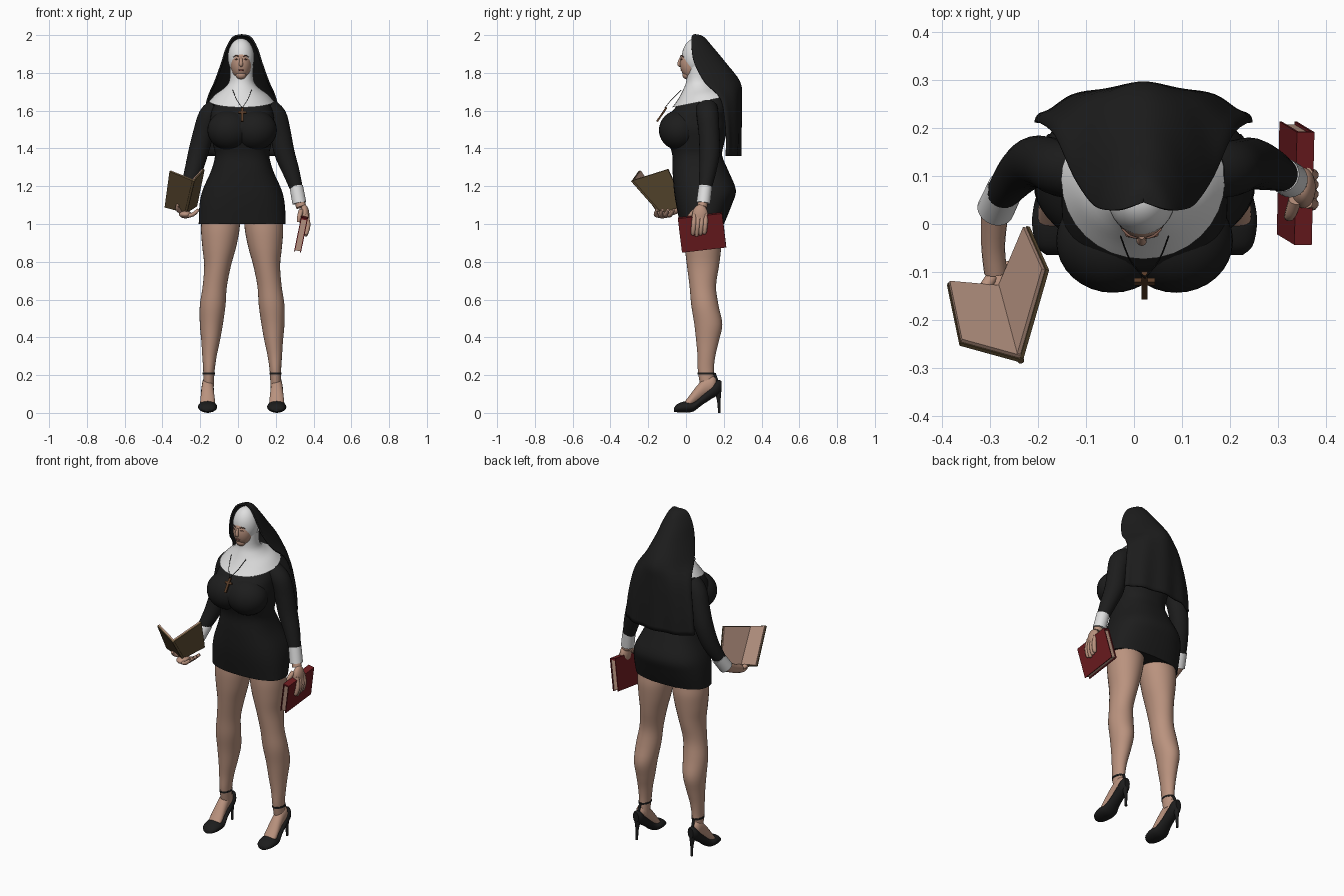
import bpy, bmesh, math
from mathutils import Vector, Matrix

if "Cube" in bpy.data.objects:
    bpy.data.objects.remove(bpy.data.objects["Cube"], do_unlink=True)

CX = 0.022  # body axis


def material(name, *rgb):
    m = bpy.data.materials.new(name)
    m.use_nodes = True
    m.diffuse_color = (*rgb, 1)
    b = m.node_tree.nodes["Principled BSDF"]
    b.inputs["Base Color"].default_value = (*rgb, 1)
    b.inputs["Roughness"].default_value = 0.8
    return m


BLACK = material("black cloth", .012, .012, .012)
WHITE = material("white linen", .74, .74, .74)
SKIN = material("skin", .49, .29, .21)
RED = material("red cover", .15, .011, .014)
BROWN = material("brown cover", .12, .078, .034)
PAGE = material("paper", .5, .31, .235)
BRONZE = material("bronze", .1, .045, .02)
LIPS = material("lips", .3, .1, .08)
SHADE = material("brow brown", .22, .11, .08)


def finish(name, bm, mat, angle=50):
    bmesh.ops.recalc_face_normals(bm, faces=bm.faces)
    me = bpy.data.meshes.new(name)
    bm.to_mesh(me)
    bm.free()
    me.materials.append(mat)
    ob = bpy.data.objects.new(name, me)
    bpy.context.collection.objects.link(ob)
    bpy.ops.object.select_all(action="DESELECT")
    ob.select_set(True)
    bpy.context.view_layer.objects.active = ob
    bpy.ops.object.shade_smooth_by_angle(angle=math.radians(angle))
    return ob


def spline(rows, n=4):
    """Smoothly fill in rows of numbers between the given ones."""
    out = []
    for i in range(len(rows) - 1):
        a, b, c, d = (rows[max(0, min(len(rows) - 1, i + k))] for k in (-1, 0, 1, 2))
        for s in range(n):
            t = s / n
            out.append([q + .5 * t * (r - p + t * (2*p - 5*q + 4*r - w + t * (3*(q - r) + w - p)))
                        for p, q, r, w in zip(a, b, c, d)])
    return out + [list(rows[-1])]


def bridge(name, rings, mat, closed=True):
    bm = bmesh.new()
    vs = [[bm.verts.new(p) for p in r] for r in rings]
    n = len(vs[0])
    for a, b in zip(vs, vs[1:]):
        for i in range(n if closed else n - 1):
            j = (i + 1) % n
            bm.faces.new((a[i], a[j], b[j], b[i]))
    if closed:
        bm.faces.new(vs[0])
        bm.faces.new(vs[-1])
    return finish(name, bm, mat)


def turn(n, power=1):
    """Points round a circle; a power below 1 makes it squarer."""
    for i in range(n):
        c, s = math.cos(2*math.pi*i/n), math.sin(2*math.pi*i/n)
        yield math.copysign(abs(c)**power, c), math.copysign(abs(s)**power, s)


def loft(name, rows, mat, n=32, power=1):
    """Level rings: z, x, y, half width, half depth, tilt."""
    return bridge(name, [[(x + rx*c, y + ry*s, z + ry*s*tilt) for c, s in turn(n, power)]
                         for z, x, y, rx, ry, tilt in spline(rows)], mat)


def tube(name, rows, mat, n=16):
    """Round limb through x, y, z, radius."""
    rows = spline(rows)
    pts = [Vector(r[:3]) for r in rows]
    rings = []
    for i, p in enumerate(pts):
        t = (pts[min(i + 1, len(pts) - 1)] - pts[max(i - 1, 0)]).normalized()
        u = t.cross(Vector((1, 0, 0))).normalized()
        v = t.cross(u)
        rings.append([p + (u*c + v*s) * rows[i][3] for c, s in turn(n)])
    return bridge(name, rings, mat)


def upright(name, x, rows, mat):
    """Upright rings along the foot: y, z, half width, half height."""
    return bridge(name, [[(x + w*c, y, z + h*s) for c, s in turn(20)]
                         for y, z, w, h in spline(rows)], mat)


def ball(name, at, size, mat):
    bm = bmesh.new()
    bmesh.ops.create_uvsphere(bm, u_segments=32, v_segments=20, radius=1,
                              matrix=Matrix.Translation(at) @ Matrix.Diagonal((*size, 1)))
    return finish(name, bm, mat)


def box(name, at, size, mat, rot=Matrix()):
    bm = bmesh.new()
    bmesh.ops.create_cube(bm, size=1, matrix=Matrix.Translation(at) @ rot @ Matrix.Diagonal((*size, 1)))
    return finish(name, bm, mat, 30)


# Dress
loft("dress", [(z, CX, y, rx, ry, 0) for z, y, rx, ry in (
    (1, .085, .23, .116), (1.1, .095, .226, .147), (1.18, .1, .209, .164), (1.28, .077, .165, .148),
    (1.36, .06, .144, .132), (1.42, .055, .154, .145), (1.5, .045, .172, .173), (1.56, .055, .168, .16),
    (1.61, .08, .158, .142), (1.66, .095, .125, .11), (1.7, .095, .08, .07), (1.74, .08, .05, .05))],
    BLACK, 48, .82)
for s, side in ((-1, "right"), (1, "left")):
    ball(side + "_bust", (CX + s*.066, -.035, 1.497), (.118, .108, .106), BLACK)

# Legs and shoes
for s, side in ((-1, "right"), (1, "left")):
    loft(side + "_leg", [(z, CX + s*d, y, rx, ry, 0) for z, d, y, rx, ry in (
        (1.003, .114, .088, .103, .1), (.95, .117, .09, .1, .102), (.87, .122, .09, .088, .096),
        (.78, .13, .09, .071, .085), (.67, .145, .089, .064, .07), (.57, .156, .1, .068, .072),
        (.47, .163, .118, .061, .074), (.38, .167, .114, .049, .06), (.3, .173, .108, .038, .047),
        (.22, .176, .105, .03, .042), (.14, .178, .115, .028, .038))], SKIN)
    x = CX + s*.183
    upright(side + "_foot", x, [(-.01, .035, .035, .02), (.02, .06, .039, .034), (.06, .1, .035, .046),
                                (.1, .135, .031, .05), (.14, .15, .028, .046), (.16, .15, .015, .03)], SKIN)
    upright(side + "_shoe", x, [(-.064, .016, .022, .01), (-.045, .025, .042, .022), (0, .032, .051, .031),
                                (.04, .034, .047, .026), (.08, .065, .037, .027), (.13, .105, .034, .034),
                                (.165, .132, .032, .04), (.187, .14, .018, .03)], BLACK)
    tube(side + "_heel", [(x, .168, .125, .02), (x, .174, .06, .009), (x, .176, 0, .007)], BLACK)
    xs = CX + s*.177
    loft(side + "_ankle_strap", [(z, xs, .106, .032, .044, 0) for z in (.204, .214)], BLACK)
    tube(side + "_back_strap", [(xs, .15, .21, .007), (x, .17, .15, .009)], BLACK, 8)

# Sleeves, cuffs and hands
tube("left_sleeve", [(.155, .11, 1.61, .058), (.2, .115, 1.57, .058), (.225, .122, 1.48, .055),
                     (.245, .125, 1.38, .054), (.28, .115, 1.28, .045), (.312, .1, 1.18, .033)], BLACK, 24)
tube("right_sleeve", [(-.111, .11, 1.61, .058), (-.152, .115, 1.57, .058), (-.183, .127, 1.48, .055),
                      (-.21, .128, 1.38, .053), (-.24, .105, 1.27, .046), (-.276, .06, 1.17, .034)], BLACK, 24)
tube("left_cuff", [(.308, .103, 1.2, .036), (.325, .092, 1.11, .037)], WHITE, 24)
tube("right_cuff", [(-.267, .075, 1.19, .038), (-.288, .03, 1.12, .039)], WHITE, 24)
tube("left_wrist", [(.322, .093, 1.13, .026), (.335, .085, 1.09, .027)], SKIN)
ball("left_palm", (.352, .075, 1.045), (.026, .042, .058), SKIN)
for i in range(4):
    y = .042 + i*.02
    tube("left_finger", [(.36, y + .003, 1.05, .0125), (.371, y, 1, .013), (.364, y - .004, .96, .012),
                         (.357, y - .006, .935 + .008*abs(i - 1), .008)], SKIN, 10)
tube("left_thumb", [(.335, .05, 1.07, .014), (.325, .02, 1.04, .012), (.32, .015, 1.01, .008)], SKIN, 10)
tube("right_wrist", [(-.288, .045, 1.13, .03), (-.293, -.04, 1.085, .025), (-.288, -.1, 1.06, .024)], SKIN)
ball("right_palm", (-.278, -.125, 1.05), (.034, .045, .02), SKIN)
for i in range(4):
    tube("right_finger", [(-.27, -.15 + i*.02, 1.045, .011), (-.24, -.16 + i*.026, 1.05, .011),
                          (-.21, -.155 + i*.03, 1.075, .008)], SKIN, 10)
tube("right_thumb", [(-.295, -.11, 1.06, .013), (-.32, -.15, 1.08, .012), (-.32, -.17, 1.1, .008)], SKIN, 10)

# Closed red book, carried by its spine
tilt = Matrix.Rotation(.2, 4, "Y") @ Matrix.Rotation(.12, 4, "X")
middle = Vector((.336, .085, .955))
box("closed_book_pages", middle, (.03, .224, .172), PAGE, tilt)
for k in (-1, 1):
    box("closed_book_cover", middle + tilt @ Vector((k*.016, 0, 0)), (.005, .236, .184), RED, tilt)
box("closed_book_spine", middle + tilt @ Vector((0, 0, .088)), (.037, .236, .01), RED, tilt)


# Open brown book
def board(name, corners, low, high, inset, mat):
    c = [Vector(p) for p in corners]
    mid = sum(c, Vector()) / 4
    n = (c[1] - c[0]).cross(c[3] - c[0]).normalized()
    n *= 1 if n.z > 0 else -1
    bridge(name, [[mid + (p - mid)*inset + n*h for p in c] for h in (low, high)], mat)


spine = [(-.275, -.135, 1.06), (-.235, -.285, 1.23)]
for side, outer in (("right", [(-.362, -.25, 1.28), (-.388, -.125, 1.09)]),
                    ("left", [(-.18, -.095, 1.29), (-.22, -.005, 1.095)])):
    board("open_book_" + side + "_cover", spine + outer, -.004, .004, 1, BROWN)
    board("open_book_" + side + "_pages", spine + outer, .004, .012, .97, PAGE)
tube("open_book_spine", [(*spine[0], .007), (*spine[1], .007)], BROWN, 10)

# White collar, hood and face
loft("collar", [(z, CX - .003, y, rx, ry, t) for z, y, rx, ry, t in (
    (1.65, .09, .17, .163, .2), (1.685, .085, .138, .126, .18), (1.72, .075, .092, .09, .1),
    (1.76, .068, .064, .066, 0), (1.84, .065, .062, .062, 0))], WHITE)
HX = .016
ball("hood", (HX, .053, 1.883), (.07, .075, .1), WHITE)
ball("face", (HX, .03, 1.85), (.055, .062, .083), SKIN)
ball("chin", (HX, .005, 1.79), (.028, .024, .024), SKIN)
tube("nose", [(HX, -.026, 1.882, .006), (HX, -.034, 1.86, .009), (HX, -.034, 1.843, .011),
              (HX, -.026, 1.838, .006)], SKIN, 10)
ball("mouth", (HX, -.021, 1.815), (.016, .008, .006), LIPS)
for s, side in ((-1, "right"), (1, "left")):
    tube(side + "_brow", [(HX + s*.01, -.029, 1.886, .002), (HX + s*.026, -.024, 1.892, .003),
                          (HX + s*.04, -.011, 1.884, .002)], SHADE, 8)
    ball(side + "_eye", (HX + s*.024, -.022, 1.872), (.011, .006, .003), SHADE)

# Veil
rows = spline([(2, 0, .045, .05, 0), (1.988, .045, .03, .09, 0), (1.93, .08, .03, .142, 0),
               (1.85, .106, .045, .208, 0), (1.75, .142, .1, .283, .002), (1.66, .18, .185, .291, .004),
               (1.5, .21, .212, .29, .006), (1.36, .222, .215, .288, .009)])
sheet = []
for z, w, front, back, fold in rows:
    arc = [math.radians(-90 + 180*i/48) for i in range(49)]
    sheet.append([(CX - .002 + w*math.sin(a),
                   front + (back - front)*max(0, math.cos(a))**1.3 + fold*(math.cos(9*a) - 1)*.5, z)
                  for a in arc])
veil = bridge("veil", sheet, BLACK, False)
thick = veil.modifiers.new("thickness", "SOLIDIFY")
thick.thickness = .01
thick.offset = 0

# Neck cord and cross
for s, side in ((-1, "right"), (1, "left")):
    tube(side + "_cord", [(CX + s*.05, -.025, 1.71, .0017), (CX + s*.03, -.075, 1.66, .0017),
                          (CX, -.112, 1.615, .0017)], BLACK, 8)
lean = Matrix.Rotation(-.6, 4, "X")
box("cross_post", (CX, -.128, 1.58), (.013, .01, .09), BRONZE, lean)
box("cross_bar", (CX, -.12, 1.59), (.044, .01, .013), BRONZE, lean)
